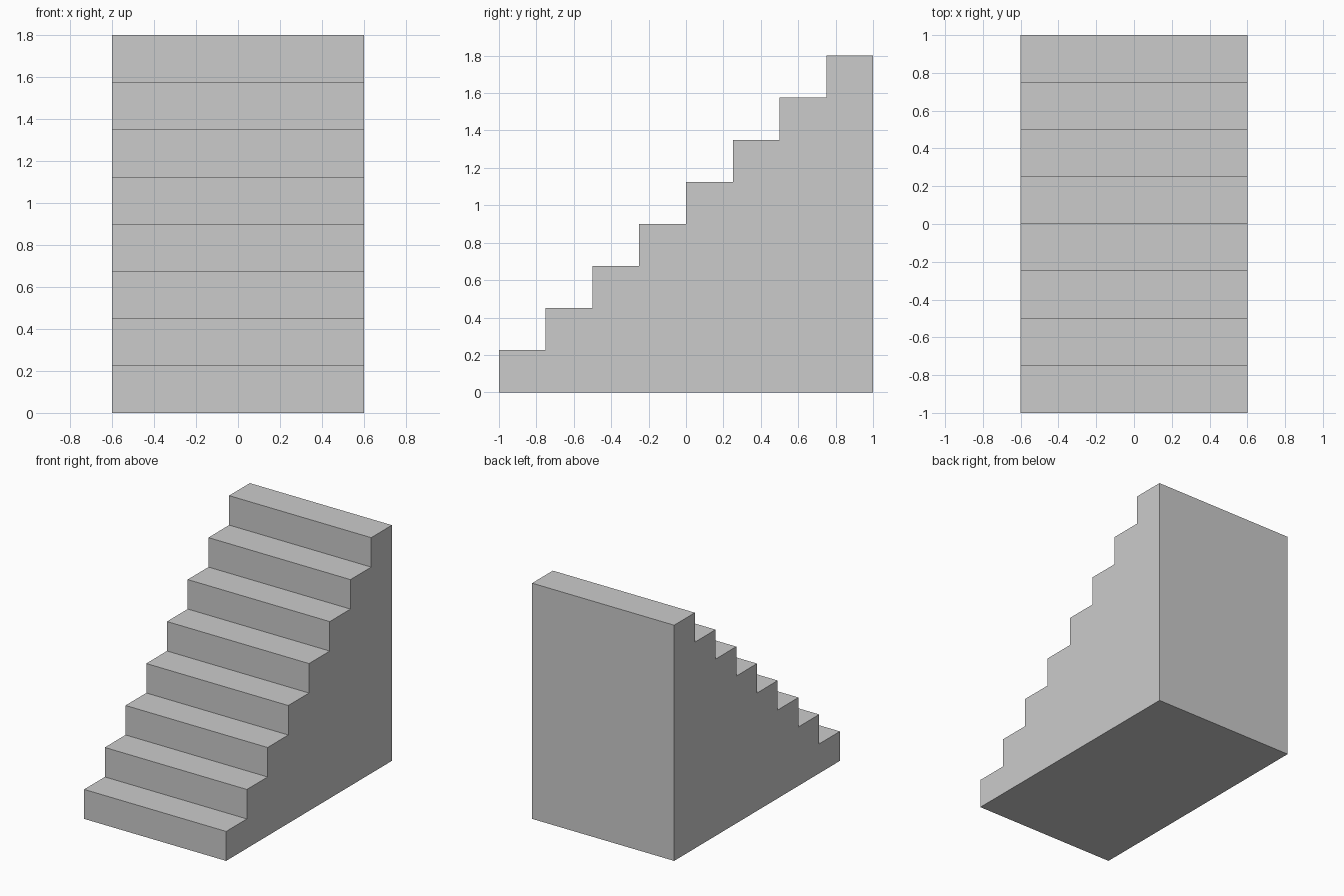
import bpy
import bmesh

if "Cube" in bpy.data.objects:
    bpy.data.objects.remove(bpy.data.objects["Cube"])

STEPS = 8
WIDTH, DEPTH, HEIGHT = 1.2, 2.0, 1.8
tread, riser = DEPTH / STEPS, HEIGHT / STEPS

# Stepped side profile in (y, z), starting at the bottom front corner
profile = [(-DEPTH / 2, 0)]
for i in range(STEPS):
    y, z = -DEPTH / 2 + i * tread, (i + 1) * riser
    profile += [(y, z), (y + tread, z)]
profile.append((DEPTH / 2, 0))

# Solid staircase: side profile extruded across the width
bm = bmesh.new()
side = bm.faces.new([bm.verts.new((-WIDTH / 2, y, z)) for y, z in profile])
extruded = bmesh.ops.extrude_face_region(bm, geom=[side], use_keep_orig=True)
moved = [v for v in extruded["geom"] if isinstance(v, bmesh.types.BMVert)]
bmesh.ops.translate(bm, verts=moved, vec=(WIDTH, 0, 0))
bmesh.ops.recalc_face_normals(bm, faces=bm.faces)

mesh = bpy.data.meshes.new("staircase")
bm.to_mesh(mesh)
bm.free()
staircase = bpy.data.objects.new("staircase", mesh)
bpy.context.collection.objects.link(staircase)
